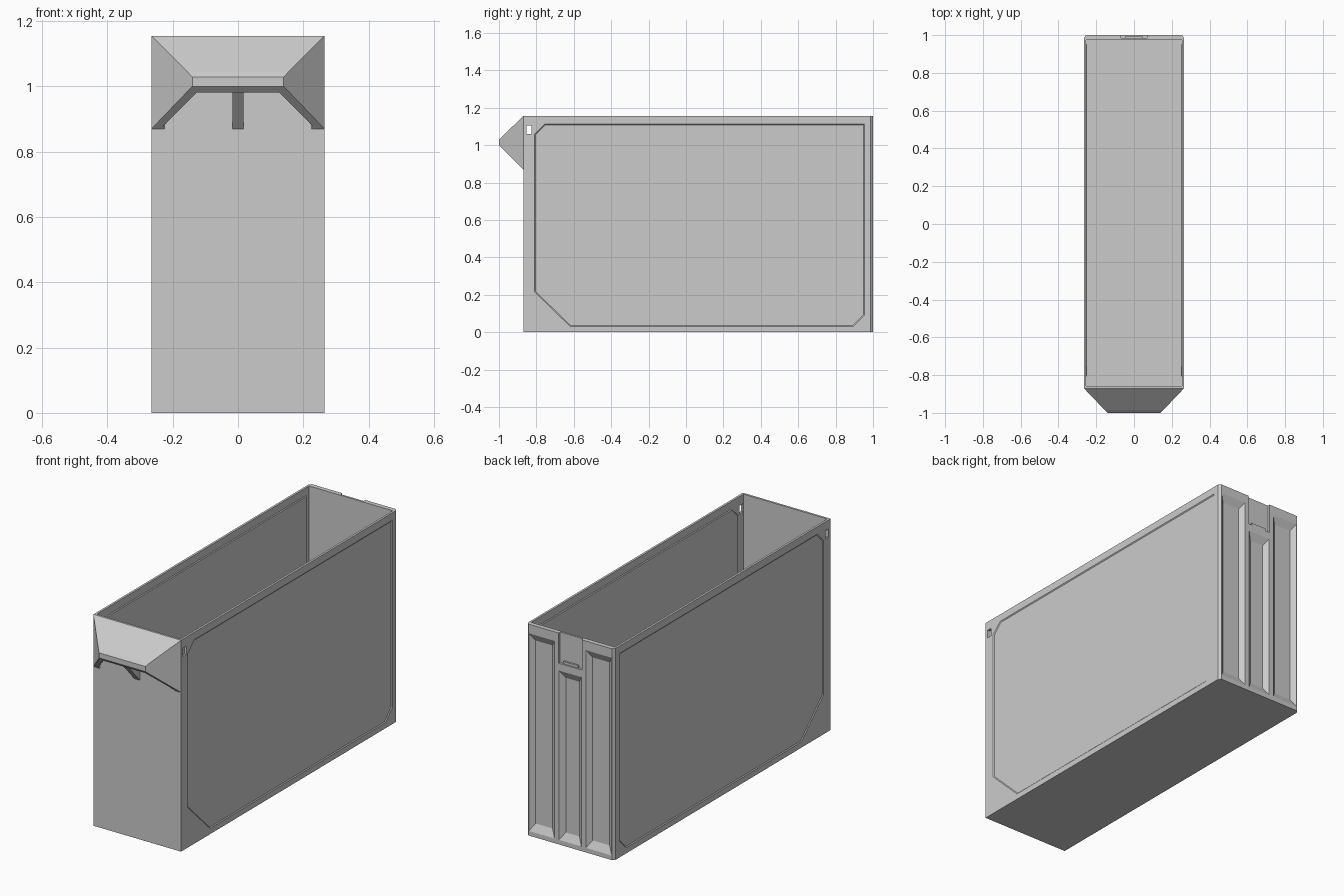
import bpy, bmesh
from math import radians

if "Cube" in bpy.data.objects:
    bpy.data.objects.remove(bpy.data.objects["Cube"])


def hull(name, points):
    """Convex solid around a few points, with flat faces merged."""
    bm = bmesh.new()
    for p in points:
        bm.verts.new(p)
    bmesh.ops.convex_hull(bm, input=bm.verts)
    bmesh.ops.dissolve_limit(bm, angle_limit=radians(0.5), verts=bm.verts, edges=bm.edges)
    bmesh.ops.recalc_face_normals(bm, faces=bm.faces)
    me = bpy.data.meshes.new(name)
    bm.to_mesh(me)
    bm.free()
    ob = bpy.data.objects.new(name, me)
    bpy.context.collection.objects.link(ob)
    return ob


def box(name, x0, x1, y0, y1, z0, z1):
    return hull(name, [(x, y, z) for x in (x0, x1) for y in (y0, y1) for z in (z0, z1)])


def mirror_x(profile):
    return [(s * x, y, z) for x, y, z in profile for s in (-1, 1)]


def cut(target, cutter):
    """Subtract the cutter and remove it."""
    mod = target.modifiers.new("cut", 'BOOLEAN')
    mod.operation = 'DIFFERENCE'
    mod.solver = 'EXACT'
    mod.object = cutter
    bpy.context.view_layer.objects.active = target
    bpy.ops.object.modifier_apply(modifier=mod.name)
    bpy.data.objects.remove(cutter)


W, FRONT, BACK, TOP = 0.265, -0.87, 1.0, 1.155

# bin body with chamfered back corners
plan = [(W, FRONT), (W, BACK - 0.014), (W - 0.012, BACK)]
body = hull("bin_body", mirror_x([(x, y, z) for x, y in plan for z in (0, TOP)]))
cut(body, box("cavity", -0.253, 0.253, FRONT + 0.012, 0.975, 0.014, TOP + 0.1))


# side panels: pressed in slightly, showing as an outline on both faces
def panel_outline(d):
    return [(-0.81 + d, 0.215 + d * 0.4), (-0.81 + d, 1.06 - d * 0.4),
            (-0.755 + d * 0.4, 1.115 - d), (0.955 - d, 1.115 - d),
            (0.955 - d, 0.09 + d * 0.4), (0.895 - d * 0.4, 0.03 + d),
            (-0.62 + d * 0.4, 0.03 + d)]


for s, side in ((-1, "left"), (1, "right")):
    cut(body, hull("panel_cut", [(s * x, y, z) for x, d in ((W + 0.004, -0.004), (W - 0.004, 0.006))
                                 for y, z in panel_outline(d)]))
    hull(side + "_inner_panel", [(s * x, y, z) for x, d in ((0.255, 0.0), (0.249, 0.006))
                                 for y, z in panel_outline(d)])

# hanging slots through both sides
cut(body, box("slot_cut", -0.4, 0.4, -0.853, -0.825, 1.06, 1.105))


# back recesses with sloped borders
def recess(x0, x1, z0, z1):
    depth, dx, dz = 0.021, 0.026, 0.04
    pts = []
    for y, k in ((BACK - depth, 1), (BACK + depth, -1)):
        pts += [(x, y, z) for x in (x0 + k * dx, x1 - k * dx) for z in (z0 + k * dz, z1 - k * dz)]
    # the border line itself sits halfway, on the back face
    cut(body, hull("recess_cut", pts))


for x0, x1, top in ((-0.25, -0.095, 1.105), (-0.067, 0.067, 0.95), (0.095, 0.25, 1.105)):
    recess(x0, x1, 0.025, top)

# label notch at the top of the back, with a small ledge
cut(body, box("notch_cut", -0.07, 0.07, BACK - 0.014, BACK + 0.1, 0.99, TOP + 0.1))
box("notch_ledge", -0.045, 0.045, BACK - 0.016, BACK - 0.004, 0.992, 1.005)

# hooded front handle, hollow underneath
handle = hull("front_handle", mirror_x([(W, FRONT, TOP), (W, FRONT, 0.87), (0.155, -0.985, 1.045),
                                        (0.14, -1.0, 1.028), (0.14, -1.0, 1.0)]))
cut(handle, hull("handle_hollow", mirror_x([(0.247, -0.86, 1.14), (0.247, -0.86, 0.7),
                                            (0.125, -0.982, 1.018), (0.125, -0.982, 0.7)])))

# handle feet and centre rib
for s, side in ((-1, "left"), (1, "right")):
    hull(side + "_handle_foot", [(s * x, y, z) for x, y, z in (
        (0.225, FRONT, 0.87), (0.225, FRONT, 0.895), (W, FRONT, 0.87),
        (0.24, -0.89, 0.895), (W, FRONT, 0.91), (0.225, -0.865, 0.895))])
hull("handle_rib", mirror_x([(0.017, FRONT, 0.87), (0.017, FRONT, 1.14),
                             (0.017, -0.99, 1.0), (0.017, -0.99, 1.02)]))
